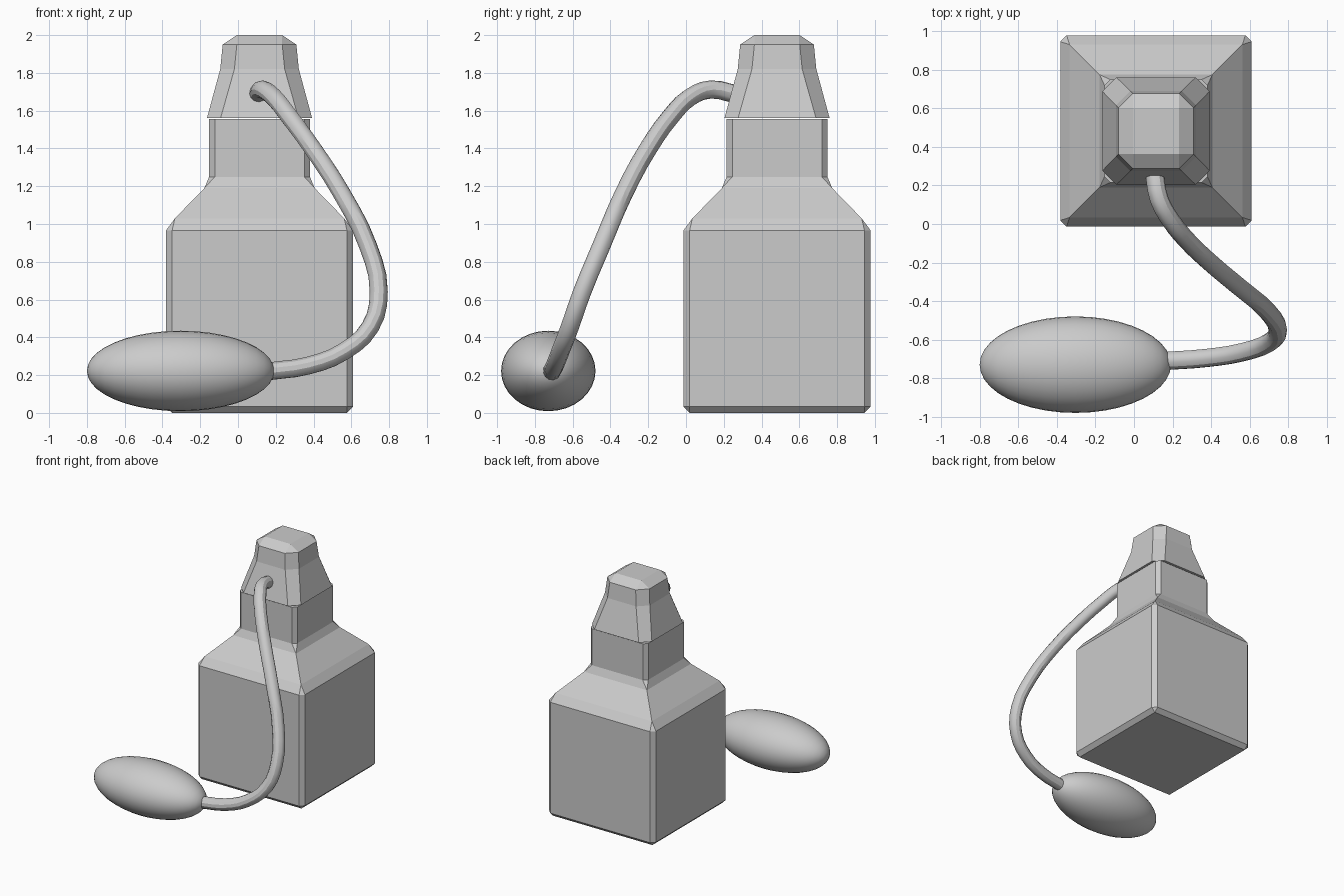
import bpy, bmesh

if "Cube" in bpy.data.objects:
    bpy.data.objects.remove(bpy.data.objects["Cube"])

CX, CY = 0.114, 0.482  # bottle axis


def loft(name, rows):
    """Stack of chamfered squares: rows of (z, half width, corner chamfer)."""
    bm = bmesh.new()
    rings = []
    for z, h, c in rows:
        k = h - c
        pts = [(h, -k), (h, k), (k, h), (-k, h), (-h, k), (-h, -k), (-k, -h), (k, -h)]
        rings.append([bm.verts.new((CX + x, CY + y, z)) for x, y in pts])
    for a, b in zip(rings, rings[1:]):
        for i in range(8):
            j = (i + 1) % 8
            bm.faces.new((a[i], a[j], b[j], b[i]))
    bm.faces.new(rings[0][::-1])
    bm.faces.new(rings[-1])
    bmesh.ops.remove_doubles(bm, verts=bm.verts, dist=0.0005)
    bmesh.ops.recalc_face_normals(bm, faces=bm.faces)
    me = bpy.data.meshes.new(name)
    bm.to_mesh(me)
    bm.free()
    ob = bpy.data.objects.new(name, me)
    bpy.context.collection.objects.link(ob)
    return ob


# Square bottle with bevelled edges, shoulder and neck
loft("bottle", [(0, 0.463, 0), (0.033, 0.496, 0.033), (0.965, 0.496, 0.033),
                (1.03, 0.448, 0), (1.19, 0.292, 0), (1.25, 0.267, 0.03),
                (1.555, 0.267, 0.03)])

# Tapered cap with heavy corner chamfers
loft("cap", [(1.562, 0.278, 0.072), (1.82, 0.208, 0.075),
             (1.95, 0.195, 0.075), (2.0, 0.12, 0)])

# Squeeze bulb lying in front
bpy.ops.mesh.primitive_uv_sphere_add(segments=32, ring_count=20, radius=1,
                                     location=(-0.304, -0.729, 0.222),
                                     rotation=(0, 1.5707963, 0))
bulb = bpy.context.object
bulb.name = "squeeze_bulb"
bulb.scale = (0.213, 0.25, 0.496)
bpy.ops.object.transform_apply(location=False)
bpy.ops.object.shade_smooth()

# Rubber hose from the cap to the bulb
path = [(0.105, 0.27, 1.685), (0.13, 0.13, 1.712), (0.19, 0.02, 1.67),
        (0.27, -0.08, 1.57), (0.395, -0.2, 1.40), (0.55, -0.33, 1.16),
        (0.69, -0.45, 0.88), (0.745, -0.55, 0.64), (0.70, -0.615, 0.455),
        (0.56, -0.665, 0.325), (0.37, -0.695, 0.25), (0.16, -0.71, 0.22)]
cu = bpy.data.curves.new("hose", 'CURVE')
cu.dimensions = '3D'
cu.resolution_u = 3
cu.bevel_depth = 0.048
cu.bevel_resolution = 4
cu.use_fill_caps = True
sp = cu.splines.new('BEZIER')
sp.bezier_points.add(len(path) - 1)
for bp, co in zip(sp.bezier_points, path):
    bp.co = co
    bp.handle_left_type = bp.handle_right_type = 'AUTO'
hose = bpy.data.objects.new("hose", cu)
bpy.context.collection.objects.link(hose)
bpy.ops.object.select_all(action='DESELECT')
hose.select_set(True)
bpy.context.view_layer.objects.active = hose
bpy.ops.object.convert(target='MESH')
bpy.ops.object.shade_smooth_by_angle()
